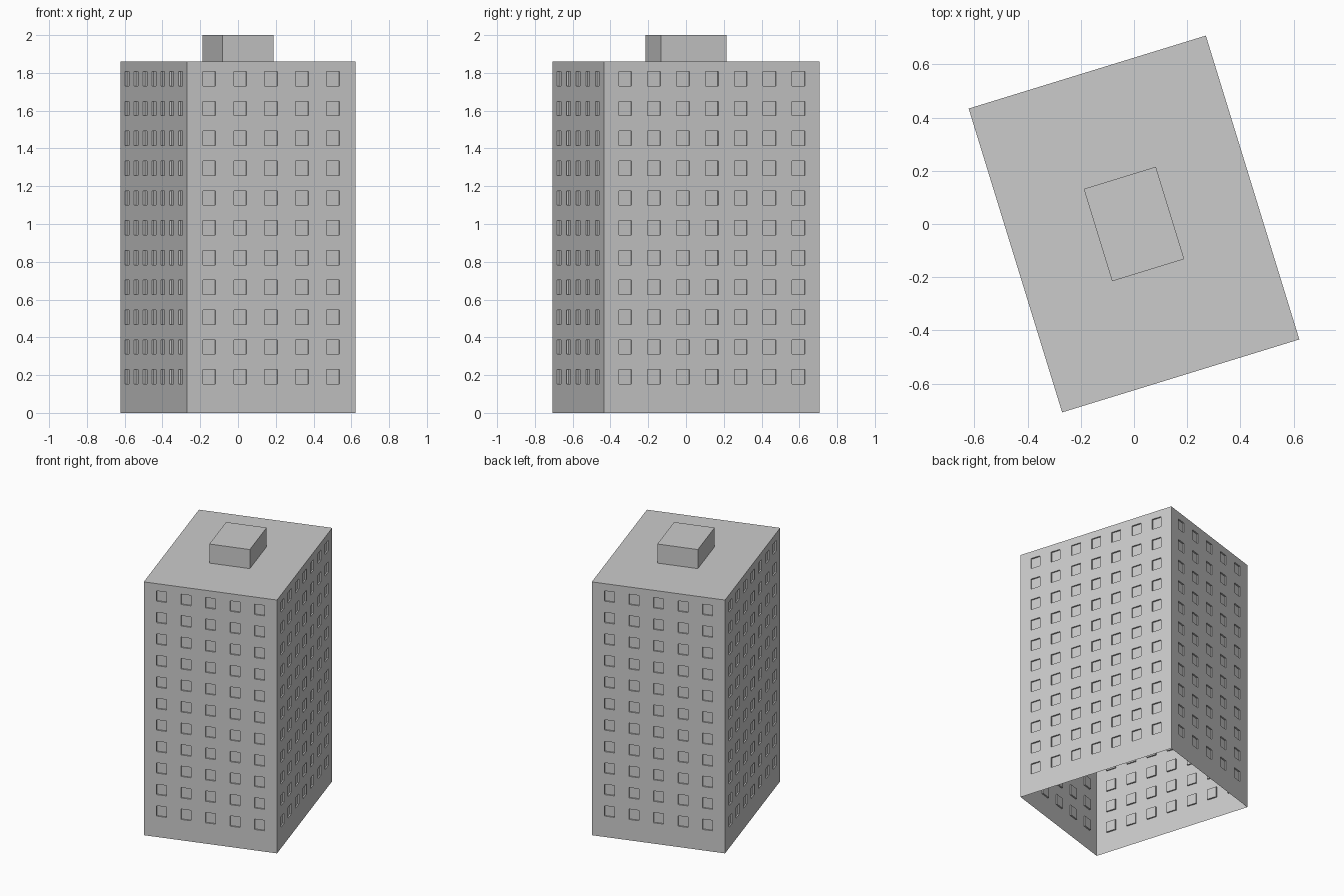
import bpy, bmesh, math
from mathutils import Matrix, Vector

if "Cube" in bpy.data.objects:
    bpy.data.objects.remove(bpy.data.objects["Cube"])

HX, HY, ROOF, TOP = 0.466, 0.597, 1.86, 2.0
ANGLE = math.radians(17.1)
WIN_W, WIN_H, RECESS = 0.071, 0.076, 0.01
ROWS, ROW_0, ROW_STEP = 11, 0.191, 0.1578


def cuts(centres, size, end):
    """Grid lines either side of each opening, plus both ends."""
    lines = [0.0]
    for c in centres:
        lines += [c - size / 2, c + size / 2]
    return lines + [end]


def object_from(bm, name):
    bmesh.ops.rotate(bm, verts=bm.verts, cent=(0, 0, 0),
                     matrix=Matrix.Rotation(ANGLE, 3, 'Z'))
    mesh = bpy.data.meshes.new(name)
    bm.to_mesh(mesh)
    bm.free()
    bpy.context.collection.objects.link(bpy.data.objects.new(name, mesh))


bm = bmesh.new()
windows = []


def wall(a, b, columns, step):
    """Grid wall from corner a to b; every odd cell is a window."""
    a, b = Vector(a), Vector(b)
    length = (b - a).length
    along = (b - a) / length
    us = cuts([length / 2 + (i - (columns - 1) / 2) * step for i in range(columns)],
              WIN_W, length)
    zs = cuts([ROW_0 + i * ROW_STEP for i in range(ROWS)], WIN_H, ROOF)
    grid = [[bm.verts.new((*(a + along * u), z)) for z in zs] for u in us]
    for i in range(len(us) - 1):
        for j in range(len(zs) - 1):
            f = bm.faces.new((grid[i][j], grid[i + 1][j],
                              grid[i + 1][j + 1], grid[i][j + 1]))
            if i % 2 and j % 2:
                windows.append(f)


# four walls, counter-clockwise so they face outward, open underneath
corners = [(-HX, -HY), (HX, -HY), (HX, HY), (-HX, HY)]
for k in range(4):
    wall(corners[k], corners[(k + 1) % 4], *((5, 0.1715), (7, 0.16))[k % 2])

# recessed windows
bm.normal_update()
bmesh.ops.inset_individual(bm, faces=windows, thickness=0.0, depth=-RECESS)
bmesh.ops.remove_doubles(bm, verts=bm.verts, dist=0.0005)
object_from(bm, "tower_walls")

# roof ring rising into the rooftop plant room
bm = bmesh.new()
levels = [(1, ROOF), (0.304, ROOF), (0.304, TOP)]
rings = [[bm.verts.new((x * s, y * s, z)) for x, y in corners] for s, z in levels]
for lo, hi in zip(rings, rings[1:]):
    for k in range(4):
        n = (k + 1) % 4
        bm.faces.new((lo[k], lo[n], hi[n], hi[k]))
bm.faces.new(rings[-1])
object_from(bm, "roof_and_plant_room")
